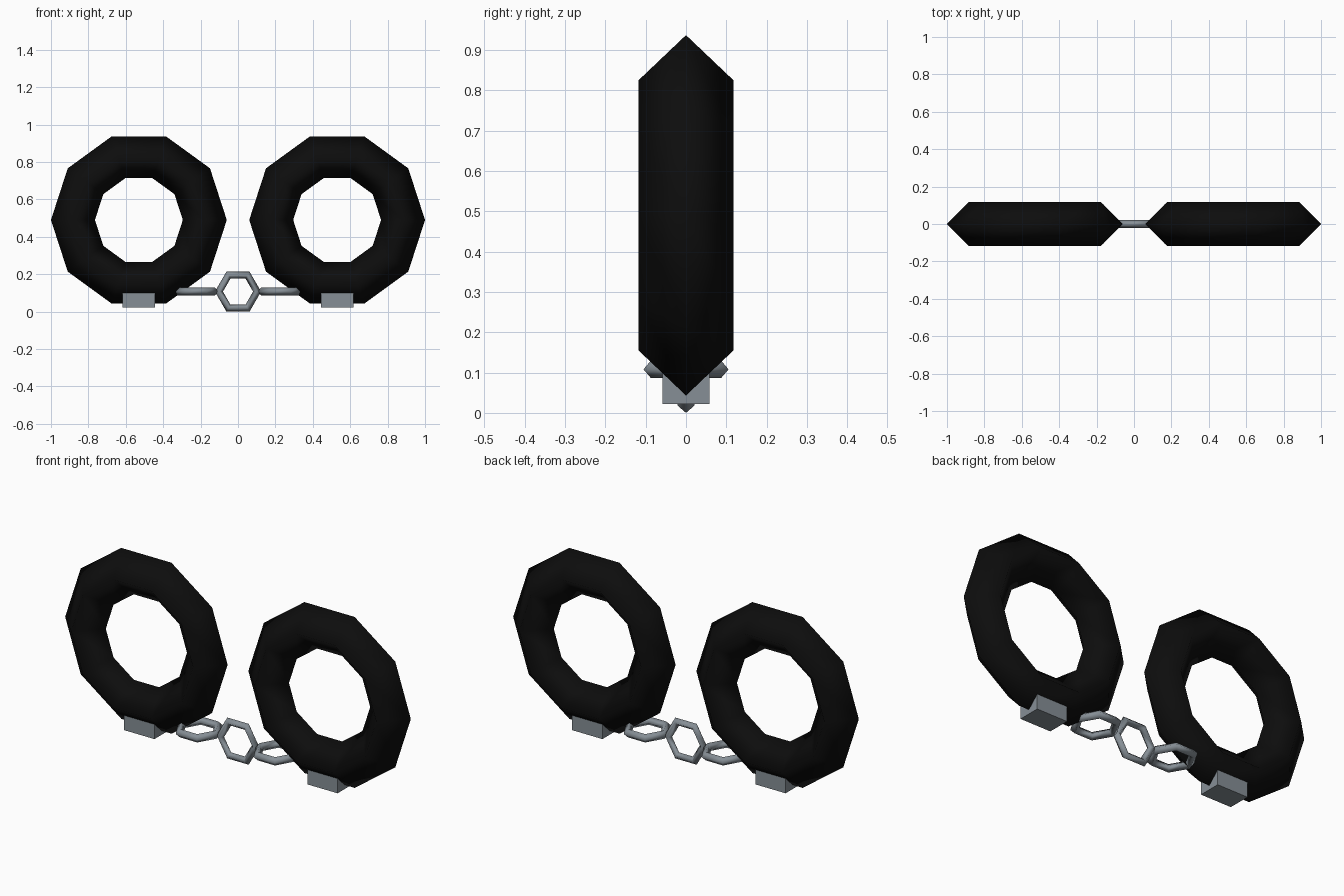
import bpy
from math import pi, sin, cos

cube = bpy.data.objects.get("Cube")
if cube:
    bpy.data.objects.remove(cube, do_unlink=True)


def make_material(name, colour):
    mat = bpy.data.materials.new(name)
    mat.use_nodes = True
    mat.diffuse_color = colour
    mat.node_tree.nodes["Principled BSDF"].inputs["Base Color"].default_value = colour
    return mat


black = make_material("black", (0.004, 0.004, 0.004, 1))
steel = make_material("steel grey", (0.24, 0.275, 0.305, 1))


def add_ring(name, centre, sides, radius, tube, mat, upright=True):
    """Smooth low-poly ring with a diamond section, a corner pointing along x."""
    verts, faces = [], []
    for i in range(sides):
        a = 2 * pi * i / sides
        for j in range(4):
            b = pi / 2 * j
            r = radius + tube * cos(b)
            verts.append((r * cos(a), r * sin(a), tube * sin(b)))
            n, k = (i + 1) % sides, (j + 1) % 4
            faces.append((i * 4 + j, n * 4 + j, n * 4 + k, i * 4 + k))
    mesh = bpy.data.meshes.new(name)
    mesh.from_pydata(verts, [], faces)
    mesh.materials.append(mat)
    mesh.shade_smooth()
    obj = bpy.data.objects.new(name, mesh)
    obj.location = centre
    if upright:
        obj.rotation_euler.x = pi / 2
    bpy.context.collection.objects.link(obj)


# Cuffs, lock blocks and flat chain links on both sides
for side, s in (("left", 1), ("right", -1)):
    add_ring(side + "_cuff", (s * 0.53, 0, 0.49), 10, 0.3525, 0.1175, black)
    add_ring(side + "_chain_link", (s * 0.225, 0, 0.108), 6, 0.1, 0.022, steel, False)
    bpy.ops.mesh.primitive_cube_add(size=1, location=(s * 0.53, 0, 0.08))
    block = bpy.context.object
    block.name = side + "_lock_block"
    block.scale = (0.175, 0.117, 0.117)
    block.data.materials.append(steel)

# Upright link in the middle of the chain
add_ring("middle_chain_link", (0, 0, 0.107), 6, 0.102, 0.0215, steel)
